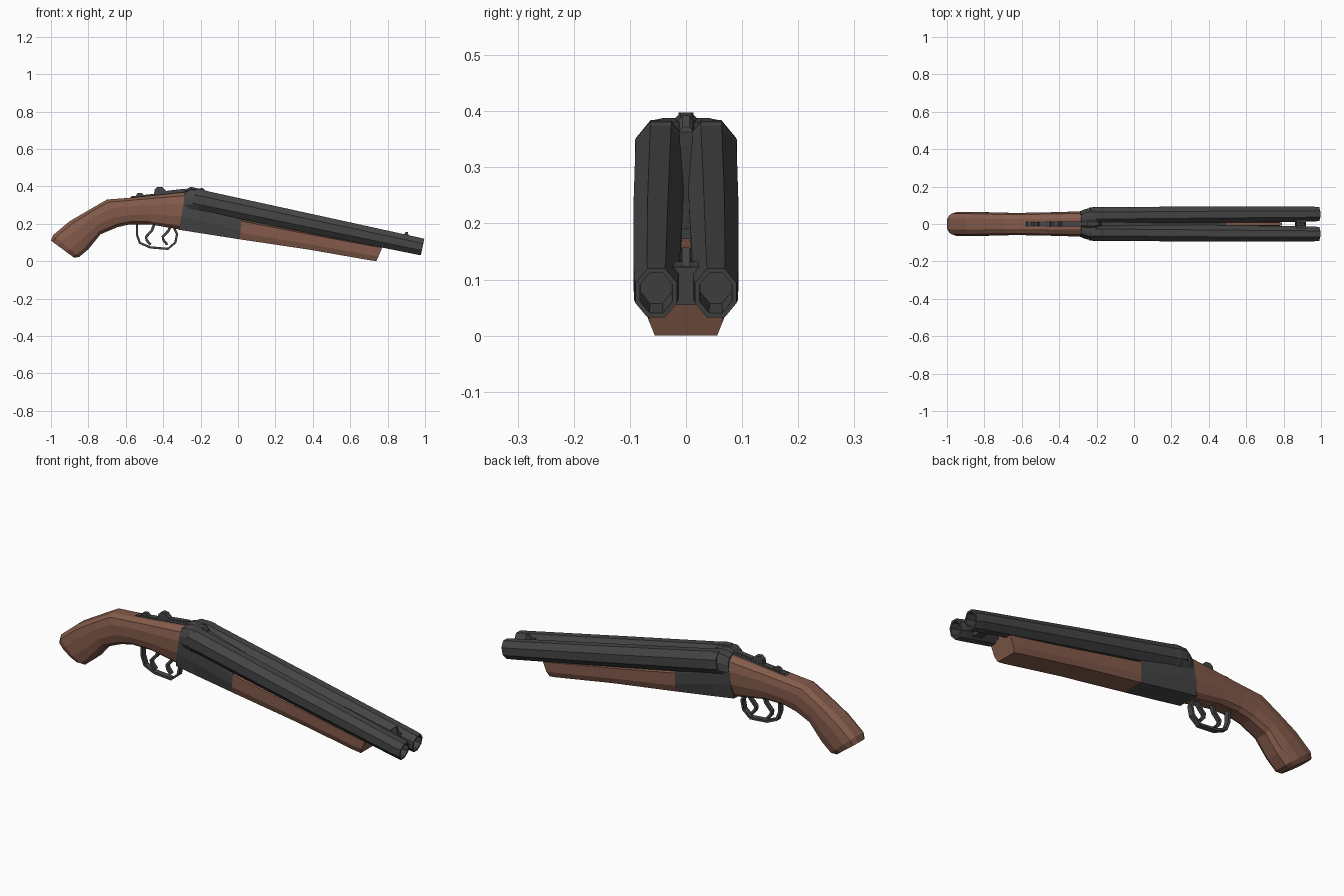
import bpy, bmesh, math
from mathutils import Vector

if "Cube" in bpy.data.objects:
    bpy.data.objects.remove(bpy.data.objects["Cube"])


def material(name, color):
    m = bpy.data.materials.new(name)
    m.diffuse_color = color
    m.use_nodes = True
    m.node_tree.nodes["Principled BSDF"].inputs["Base Color"].default_value = m.diffuse_color
    return m


WOOD = material("wood", (0.23, 0.105, 0.07, 1))
STEEL = material("dark_steel", (0.06, 0.06, 0.06, 1))


def loft(name, rings, mat, mirror=False):
    """Skin a list of equal-length point rings, capping both ends."""
    bm = bmesh.new()
    vs = [[bm.verts.new(p) for p in r] for r in rings]
    n = len(rings[0])
    for a, b in zip(vs, vs[1:]):
        for i in range(n):
            j = (i + 1) % n
            bm.faces.new((a[i], a[j], b[j], b[i]))
    bm.faces.new(vs[0])
    bm.faces.new(vs[-1])
    bmesh.ops.recalc_face_normals(bm, faces=bm.faces)
    me = bpy.data.meshes.new(name)
    bm.to_mesh(me)
    bm.free()
    me.materials.append(mat)
    ob = bpy.data.objects.new(name, me)
    bpy.context.collection.objects.link(ob)
    if mirror:
        mod = ob.modifiers.new("mirror", 'MIRROR')
        mod.use_axis = (False, True, False)
        mod.use_mirror_merge = False
    return ob


def body(name, sections, profile, mat):
    """Sections: (top x, top z, bottom x, bottom z, half width)."""
    full = profile + [(-y, t) for y, t in reversed(profile)]
    rings = [[(bx + (tx - bx) * t, w * y, bz + (tz - bz) * t) for y, t in full]
             for tx, tz, bx, bz, w in sections]
    return loft(name, rings, mat)


def prism(name, pts, w, mat=STEEL):
    """Side outline in x, z extruded to half width w."""
    return loft(name, [[(x, y, z) for x, z in pts] for y in (-w, w)], mat)


def ribbon(name, path, thick, w):
    """Flat strip following a path in x, z."""
    p = [Vector((x, 0, z)) for x, z in path]
    rings = []
    for i, c in enumerate(p):
        d = (p[min(i + 1, len(p) - 1)] - p[max(i - 1, 0)]).normalized()
        n = Vector((-d.z, 0, d.x)) * thick / 2
        s = Vector((0, w, 0))
        rings.append([c + n + s, c - n + s, c - n - s, c + n - s])
    return loft(name, rings, STEEL)


# Wooden grip stock
body("grip_stock", [
    (-.28, .37, -.315, .17, .067), (-.47, .35, -.47, .197, .062),
    (-.59, .338, -.58, .197, .06), (-.70, .33, -.645, .182, .06),
    (-.79, .278, -.735, .144, .062), (-.90, .214, -.80, .064, .065),
    (-.988, .14, -.85, .022, .065), (-1.0, .11, -.878, .02, .054)],
    [(.45, 1), (.85, .9), (1, .68), (1, .35), (.82, .1), (.5, 0)], WOOD)

# Receiver below the barrels
body("receiver", [
    (-.28, .372, -.315, .168, .068), (-.2, .345, -.2, .15, .069),
    (.02, .25, .01, .117, .068)],
    [(.5, 1), (.9, .9), (1, .7), (1, .35), (.84, 0)], STEEL)

# Breech block that widens to meet the barrels
body("breech_block", [
    (-.282, .373, -.298, .27, .066), (-.25, .388, -.265, .268, .08),
    (-.195, .38, -.215, .27, .09)],
    [(.5, 1), (.78, .96), (1, .62), (1, .3), (.75, 0)], STEEL)

# Wooden fore-end with a ridge rising between the barrels
body("fore_end", [
    (.02, .275, .01, .117, .068), (.40, .19, .38, .062, .068),
    (.74, .125, .70, .006, .068), (.79, .118, .74, 0, .066)],
    [(.12, 1), (.15, .72), (1, .62), (1, .22), (.84, 0)], WOOD)

# Hollow eight-sided barrels
START, END = Vector((-.2, 0, .325)), Vector((.987, 0, .076))
AXIS = (END - START).normalized()
UP = Vector((-AXIS.z, 0, AXIS.x))
K = 1 / math.cos(math.pi / 8)


def barrel_ring(x, cy, ry, rz):
    c = START + (END - START) * x + Vector((0, cy, 0))
    angles = [math.pi / 8 + i * math.pi / 4 for i in range(8)]
    return [c + Vector((0, ry * K * math.cos(a), 0)) + UP * rz * K * math.sin(a) for a in angles]


loft("barrels", [barrel_ring(*r) for r in [
    (-.03, .045, .043, .053), (0, .045, .046, .058), (.015, .045, .046, .058),
    (.02, .045, .045, .056), (.5, .05, .044, .051), (.97, .053, .04, .046),
    (1, .053, .037, .045), (1, .053, .029, .036), (.94, .053, .027, .034)]],
    STEEL, mirror=True)

# Rib joining the barrels
rib = [START + (END - START) * t + UP * h
       for t, h in [(-.03, .05), (.08, .035), (.58, .01), (.58, -.03), (-.03, -.03)]]
prism("barrel_rib", [(p.x, p.z) for p in rib], .012)

# Front bridge and bead sight
prism("front_bridge", [(.87, .132), (.92, .122), (.91, .055), (.86, .065)], .026)
prism("front_bead", [(.875, .128), (.898, .157), (.908, .157), (.915, .12)], .007)

# Rear sight bump on the breech
body("rear_sight", [
    (-.30, .375, -.30, .355, .012), (-.25, .398, -.25, .36, .02),
    (-.21, .388, -.21, .36, .02), (-.19, .392, -.19, .36, .012),
    (-.17, .372, -.17, .35, .012)],
    [(.5, 1), (1, .7), (1, 0)], STEEL)

# Top strap, safety slide and opening lever
prism("top_strap", [(-.58, .338), (-.57, .347), (-.47, .358), (-.29, .382),
                    (-.28, .36), (-.47, .34)], .014)
prism("safety_slide", [(-.55, .345), (-.535, .366), (-.515, .366), (-.505, .355), (-.50, .345)], .011)
prism("opening_lever", [(-.45, .355), (-.445, .385), (-.43, .398), (-.405, .396),
                        (-.385, .376), (-.28, .388), (-.28, .365)], .013)

# Trigger guard and two triggers
ribbon("trigger_guard", [
    (-.54, .205), (-.54, .14), (-.525, .098), (-.47, .074), (-.375, .066),
    (-.335, .10), (-.326, .145), (-.345, .185)], .012, .014)
for label, dx in (("rear", 0), ("front", .09)):
    ribbon(label + "_trigger", [(-.445 + dx, .205), (-.46 + dx, .165), (-.492 + dx, .13),
                                (-.488 + dx, .112), (-.468 + dx, .088)], .014, .01)
